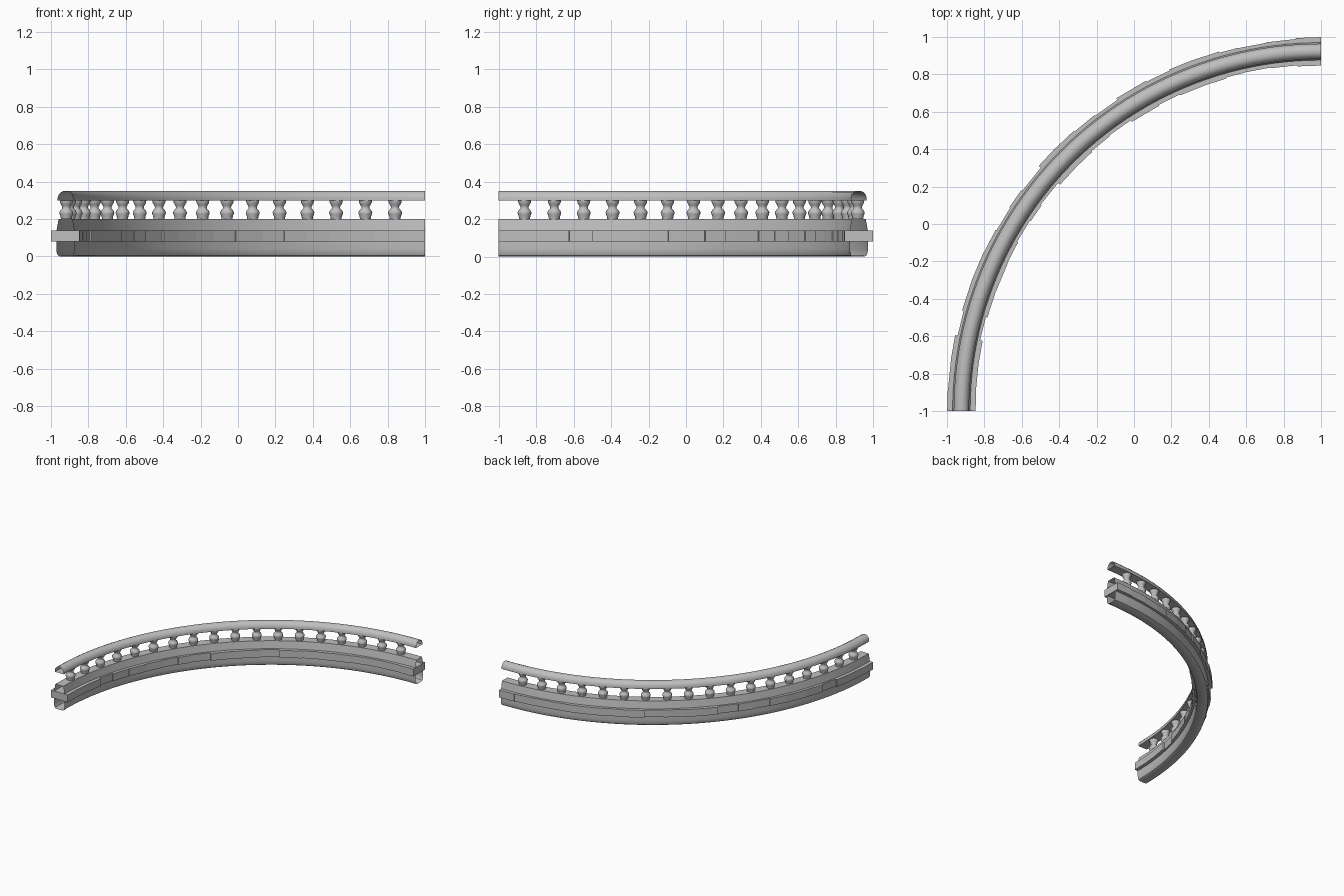
import bpy, bmesh, math, random

if "Cube" in bpy.data.objects:
    bpy.data.objects.remove(bpy.data.objects["Cube"], do_unlink=True)

random.seed(4)
QUARTER = math.pi / 2
RADIUS = 1.923

stone = bpy.data.materials.new("grey_stone")
stone.use_nodes = True
GREY = (0.52, 0.52, 0.52, 1)
stone.diffuse_color = GREY
stone.node_tree.nodes["Principled BSDF"].inputs["Base Color"].default_value = GREY


def on_arc(radius, angle, z):
    """Point on the quarter circle around the corner (1, -1)."""
    return (1 - radius * math.cos(angle), -1 + radius * math.sin(angle), z)


def sweep(bm, profile, start, end, steps, capped):
    """Carry a closed (offset, height) profile along the arc."""
    rings = []
    for i in range(steps + 1):
        angle = start + (end - start) * i / steps
        rings.append([bm.verts.new(on_arc(RADIUS + u, angle, z)) for u, z in profile])
    n = len(profile)
    for a, b in zip(rings, rings[1:]):
        for j in range(n):
            k = (j + 1) % n
            bm.faces.new((a[j], a[k], b[k], b[j]))
    if capped:
        bm.faces.new(rings[0])
        bm.faces.new(rings[-1])


def finish(name, bm, angle=35):
    bmesh.ops.recalc_face_normals(bm, faces=bm.faces)
    mesh = bpy.data.meshes.new(name)
    bm.to_mesh(mesh)
    bm.free()
    mesh.materials.append(stone)
    obj = bpy.data.objects.new(name, mesh)
    bpy.context.collection.objects.link(obj)
    bpy.ops.object.select_all(action="DESELECT")
    obj.select_set(True)
    bpy.context.view_layer.objects.active = obj
    bpy.ops.object.shade_smooth_by_angle(angle=math.radians(angle))


def mirrored(half):
    """Complete a profile from its outer half, listed bottom to top."""
    return half + [(-u, z) for u, z in reversed(half)]


def swept_part(name, half):
    bm = bmesh.new()
    sweep(bm, mirrored(half), 0, QUARTER, 48, False)
    finish(name, bm)


# Rounded lower beam, tapered upper beam and domed handrail
swept_part("lower_beam", [(0.03, 0), (0.04, 0.006), (0.046, 0.02), (0.048, 0.04), (0.048, 0.08)])
swept_part("upper_beam", [(0.047, 0.14), (0.036, 0.2)])
swept_part("handrail", [(0.041, 0.3), (0.041, 0.315), (0.035, 0.331),
                        (0.024, 0.343), (0.01, 0.35)])

# Course of straight blocks with uneven lengths and depths
bm = bmesh.new()
count = 22
joints = [QUARTER * (i + random.uniform(-0.2, 0.2)) / count for i in range(count + 1)]
joints[0], joints[-1] = 0, QUARTER
for i, (start, end) in enumerate(zip(joints, joints[1:])):
    depth = 0.076 if i in (0, count - 1) else random.uniform(0.06, 0.077)
    sweep(bm, mirrored([(depth, 0.08), (depth, 0.14)]), start, end, 1, True)
finish("block_course", bm, 1)

# Turned balusters between the upper beam and the handrail
turning = [(0.029, 0.2), (0.031, 0.215), (0.036, 0.228), (0.037, 0.237), (0.031, 0.247),
           (0.022, 0.257), (0.022, 0.266), (0.028, 0.277), (0.034, 0.288), (0.035, 0.3)]
SIDES = 16
FIRST, LAST, NUMBER = 0.072, QUARTER - 0.0834, 18
bm = bmesh.new()
for i in range(NUMBER):
    cx, cy, _ = on_arc(RADIUS, FIRST + (LAST - FIRST) * i / (NUMBER - 1), 0)
    rings = [[bm.verts.new((cx + r * math.cos(math.tau * s / SIDES),
                            cy + r * math.sin(math.tau * s / SIDES), z))
              for s in range(SIDES)] for r, z in turning]
    for a, b in zip(rings, rings[1:]):
        for s in range(SIDES):
            t = (s + 1) % SIDES
            bm.faces.new((a[s], a[t], b[t], b[s]))
finish("balusters", bm, 50)
